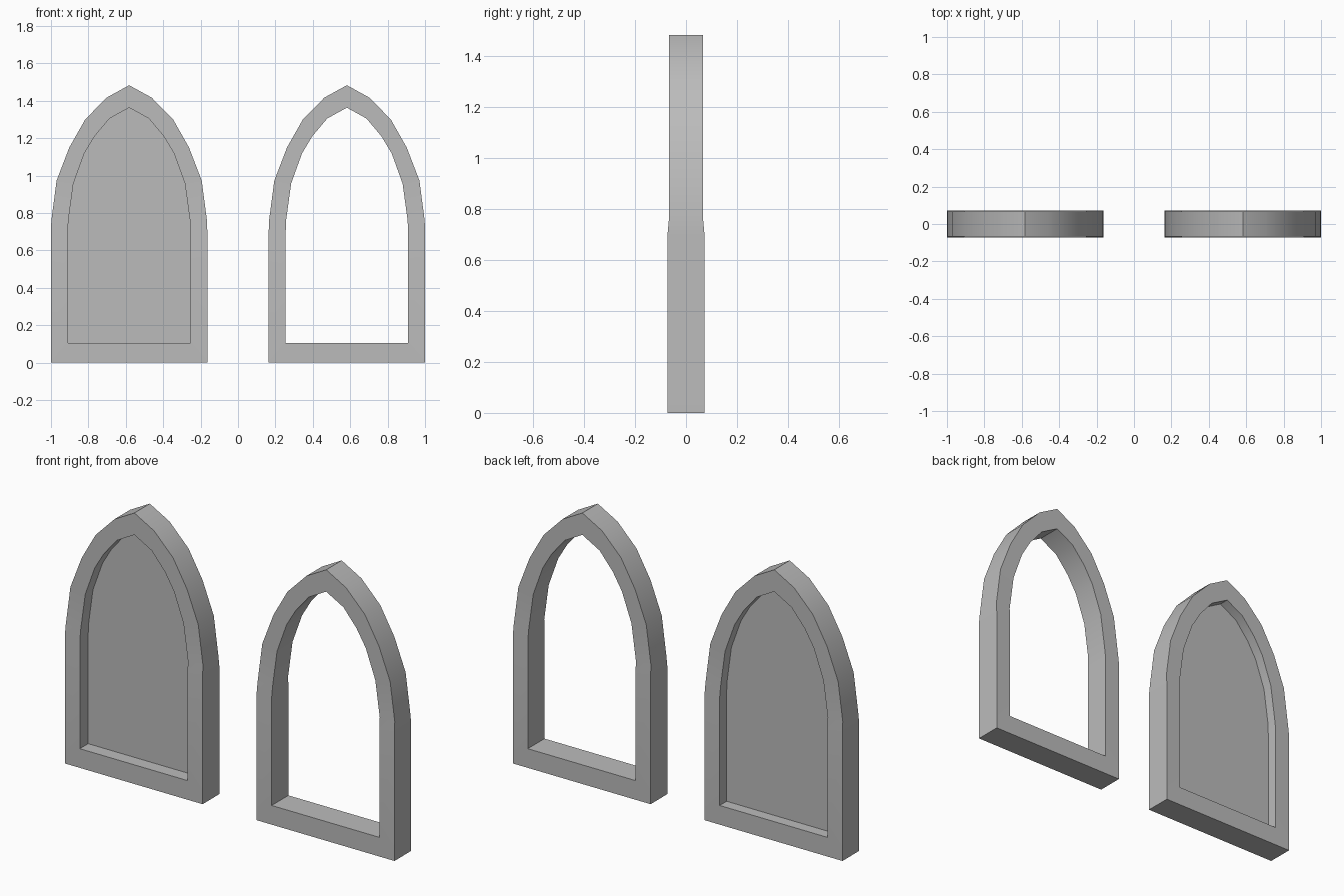
import bpy, bmesh, math

cube = bpy.data.objects.get("Cube")
if cube:
    bpy.data.objects.remove(cube, do_unlink=True)

stone = bpy.data.materials.new("grey stone")
stone.use_nodes = True
colour = (0.5, 0.5, 0.5, 1)
stone.diffuse_color = colour
stone.node_tree.nodes["Principled BSDF"].inputs["Base Color"].default_value = colour

# Half outlines from the bottom corner up to the pointed tip
OUTER = [(.418, 0), (.418, .70), (.416, .76), (.388, .973), (.32, 1.15),
         (.235, 1.30), (.12, 1.417), (0, 1.483)]
INNER = [(.327, .105), (.327, .70), (.325, .76), (.298, .957), (.24, 1.118),
         (.185, 1.21), (.105, 1.305), (0, 1.363)]


def mirrored(half):
    return half + [(-x, z) for x, z in reversed(half[:-1])]


def depth(z):
    # The posts are slightly deeper than the arch
    return .0725 if z < .73 else .067


def finish(name, bm, x):
    bmesh.ops.recalc_face_normals(bm, faces=bm.faces)
    mesh = bpy.data.meshes.new(name)
    bm.to_mesh(mesh)
    bm.free()
    mesh.materials.append(stone)
    obj = bpy.data.objects.new(name, mesh)
    bpy.context.collection.objects.link(obj)
    obj.location.x = x
    bpy.ops.object.select_all(action='DESELECT')
    obj.select_set(True)
    bpy.context.view_layer.objects.active = obj
    bpy.ops.object.shade_smooth_by_angle(angle=math.radians(30))
    return obj


def arch_frame(name, x):
    # Four matching loops joined into a closed ring
    bm = bmesh.new()
    loops = [[bm.verts.new((px, side * depth(pz), pz)) for px, pz in mirrored(half)]
             for half, side in ((OUTER, -1), (OUTER, 1), (INNER, 1), (INNER, -1))]
    count = len(loops[0])
    for k in range(4):
        a, b = loops[k], loops[(k + 1) % 4]
        for i in range(count):
            j = (i + 1) % count
            bm.faces.new((a[i], a[j], b[j], b[i]))
    return finish(name, bm, x)


def arch_panel(name, x, front, back):
    # Thin slab filling the opening
    bm = bmesh.new()
    face = bm.faces.new([bm.verts.new((px, front, pz)) for px, pz in mirrored(INNER)])
    new = bmesh.ops.extrude_face_region(bm, geom=[face])["geom"]
    verts = [v for v in new if isinstance(v, bmesh.types.BMVert)]
    bmesh.ops.translate(bm, vec=(0, back - front, 0), verts=verts)
    if face.is_valid and len(bm.faces) < count_faces():
        bm.faces.new([v for v in face.verts])
    return finish(name, bm, x)


def count_faces():
    # Two caps and one side per outline point
    return len(mirrored(INNER)) + 2


arch_frame("closed_arch_frame", -.582)
arch_panel("arch_panel", -.582, 0, .012)
arch_frame("open_arch_frame", .582)
